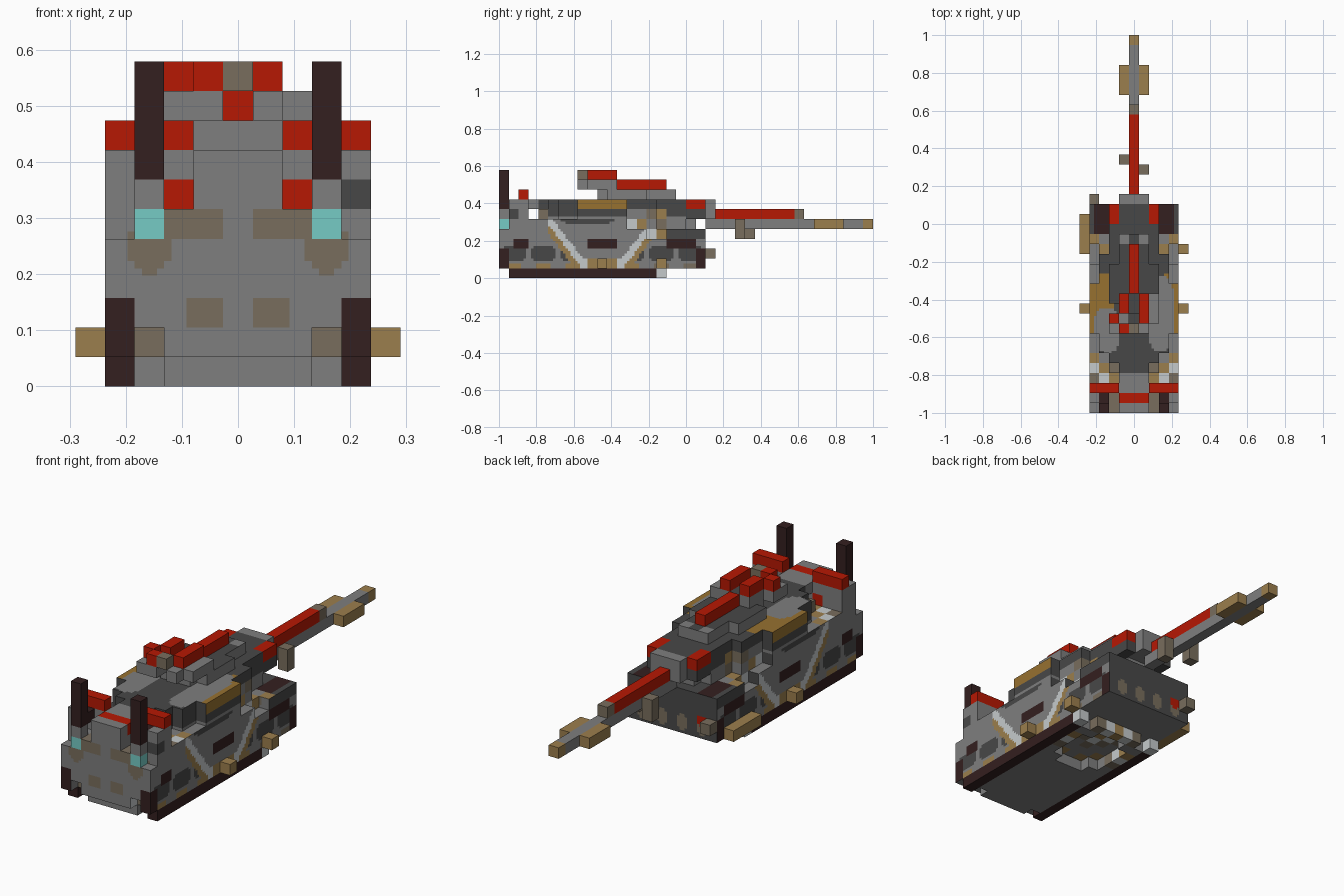
import bpy
import bmesh
from math import floor
from mathutils import Vector

UNIT = 2 / 38      # edge length of one block
FINE = 4           # paint cells along a block edge

cube = bpy.data.objects.get("Cube")
if cube:
    bpy.data.objects.remove(cube)

COLOURS = {
    "steel_grey": (0.21, 0.21, 0.21),
    "dark_grey": (0.064, 0.064, 0.064),
    "dark_maroon": (0.034, 0.014, 0.014),
    "red": (0.47, 0.009, 0.001),
    "tan": (0.33, 0.21, 0.075),
    "brown": (0.19, 0.155, 0.11),
    "turquoise": (0.18, 0.60, 0.56),
    "pale_grey": (0.56, 0.59, 0.60),
    "ochre": (0.31, 0.165, 0.03),
}
NAMES = list(COLOURS)
for label, rgb in COLOURS.items():
    mat = bpy.data.materials.new(label)
    mat.use_nodes = True
    mat.diffuse_color = (*rgb, 1)
    mat.node_tree.nodes["Principled BSDF"].inputs["Base Color"].default_value = (*rgb, 1)


def span(value):
    """An inclusive block range; a single number is one block."""
    first, last = value if isinstance(value, tuple) else (value, value)
    return range(first, last + 1)


def part(name, boxes, paint, mirror=False):
    """Blocks given as (x, y, z) ranges, joined to one shell and painted."""
    cells = {(x, y, z) for bx, by, bz in boxes
             for x in span(bx) for y in span(by) for z in span(bz)}
    if mirror:
        cells |= {(-x, y, z) for x, y, z in cells}
    rule = paint if callable(paint) else None
    steps = FINE if rule else 1
    bm = bmesh.new()
    for cell in cells:
        corner = Vector(cell) - Vector((0.5, 0, 0))
        for axis in range(3):
            for side in (0, 1):
                normal = Vector((0, 0, 0))
                normal[axis] = 2 * side - 1
                if tuple(int(c + n) for c, n in zip(cell, normal)) in cells:
                    continue
                u, v = Vector((0, 0, 0)), Vector((0, 0, 0))
                u[(axis + 1) % 3] = v[(axis + 2) % 3] = 1 / steps
                if not side:
                    u, v = v, u
                start = corner + normal * side
                for a in range(steps):
                    for b in range(steps):
                        o = start + u * a + v * b
                        quad = [o, o + u, o + u + v, o + v]
                        face = bm.faces.new([bm.verts.new(
                            (q.x * UNIT, q.y * UNIT - 1, q.z * UNIT)) for q in quad])
                        colour = rule(o + (u + v) / 2, normal) if rule else paint
                        face.material_index = NAMES.index(colour)
    bmesh.ops.remove_doubles(bm, verts=bm.verts, dist=UNIT / 50)
    mesh = bpy.data.meshes.new(name)
    bm.to_mesh(mesh)
    bm.free()
    for label in NAMES:
        mesh.materials.append(bpy.data.materials[label])
    obj = bpy.data.objects.new(name, mesh)
    bpy.context.collection.objects.link(obj)


def blob(u, v, cu, cv, ru, rv):
    return abs((u - cu) / ru) ** 3 + abs((v - cv) / rv) ** 3 < 1


def patchwork(p, n):
    """Block-sized mixed camouflage."""
    c = p - n * 0.5
    pick = (floor(abs(c.x) + 0.5) * 2 + floor(c.y) * 3 + floor(c.z)) % 5
    return ("pale_grey", "steel_grey", "brown", "tan", "steel_grey")[pick]


def hull_side(y, z):
    """Pale and tan V stripe between dark arches and maroon panels."""
    away = abs(y - 10.5)
    edge = 2 + max(0, away - 2) * 1.3
    if away < 5.5 and edge - 2 < z < edge:
        outer = z < edge - 1.1 if away > 2 else floor(y) % 2
        return "tan" if outer else "pale_grey"
    if 3 < z < 4 and (9 < y < 12 or 17 < y < 20 or 1.5 < y < 3):
        return "dark_maroon"
    if z < 3 and (y > 20 or y < 1):
        return "dark_maroon"
    if z > edge:
        return "dark_grey" if blob(y, z, 9, 6.4, 3, 0.9) else "steel_grey"
    if blob(y % 3, z, 1.5, 2.5, 1.2, 0.8):
        return "dark_grey"
    if z < 1.6 and blob(y % 3, z, 1.5, 1, 0.8, 0.7):
        return "tan" if y < 15 else "brown"
    return "dark_grey" if y > 16 and z > 4 else "steel_grey"


def hull_paint(p, n):
    x = abs(p.x)
    if abs(n.x) > 0.5:
        return hull_side(p.y, p.z) if x > 4 else patchwork(p, n)
    if n.y < -0.5:                       # rear plate
        if x > 3.5 and p.z < 3:
            return "dark_maroon"
        if (blob(x, p.z, 1.06, 2.5, 0.65, 0.6) or blob(x, p.z, 3, 4.7, 0.7, 0.85)
                or 2.5 < x and p.z < 2):
            return "brown"
        return "steel_grey"
    if n.y > 0.5:                        # bow plate
        if blob(p.x, p.z, -3, 2.6, 0.5, 0.5):
            return "red"
        return "brown" if blob(x % 2, p.z, 1, 2, 0.5, 0.7) else "dark_grey"
    if n.z < -0.5:
        return patchwork(p, n) if 9 < p.y < 16 else "steel_grey"
    if p.y > 18:
        return "dark_maroon" if 2.5 < x < 4 else "dark_grey"
    if p.y < 2:
        return "brown" if x < 2.5 else "steel_grey"
    return patchwork(p, n) if x > 1.5 else "dark_grey"


def turret_paint(p, n):
    x = abs(p.x)
    if n.z > 0.5:
        if blob(x, p.y, 2.7, 10 if p.x > 0 else 8.3, 1.3, 3.8 if p.x > 0 else 2.2):
            return "steel_grey"
        inner = 2 if p.x < 0 else 3
        return "ochre" if x > inner and 7.5 < p.y < 14 else "dark_grey"
    if p.z > 7 and 8 < p.y < 13 and x > 2:
        return "ochre"
    if p.z < 7 and 13 < p.y < 17:
        return patchwork(p, n)
    return "dark_grey" if p.z > 6.2 else "steel_grey"


def roof_paint(p, n):
    return "dark_grey" if n.z > 0.5 else "steel_grey"


# Hull, belly and running gear
part("hull", [((-4, 4), (0, 14), (2, 4)), ((-2, 2), 0, 1), (-4, 0, 1), (4, 0, 1),
              ((-4, 4), (1, 20), (1, 3)), ((-3, 3), (15, 16), 4),
              ((-4, 4), (17, 20), 4), ((-4, 4), (1, 12), 5)], hull_paint)
part("belly_plate", [((-2, 2), 1, 0), ((-3, 3), (2, 9), 0)], "steel_grey")
part("belly_hatch_rim", [(3, (10, 15), 0), (2, 10, 0), ((0, 2), 16, 0),
                         (2, 15, 0)], patchwork, mirror=True)
part("track", [(4, (1, 15), 0)], "dark_maroon", mirror=True)
part("track_end", [(4, 16, 0)], "pale_grey", mirror=True)
part("side_lugs", [(5, 10, 1), (5, 16, 1)], "tan", mirror=True)
part("side_box", [(-5, (17, 19), 1)], "tan")
part("tow_hook", [(-4, 21, 2)], "brown")

# Rear engine housing with lamps, rails and aerials
part("rear_housing", [(0, 0, 5), ((0, 1), 0, (6, 7)), ((0, 1), 1, 6),
                      ((0, 1), 2, (6, 7)), ((0, 1), 3, 7), (2, 2, 7),
                      ((3, 4), 2, (6, 7)), (3, 0, 6), (4, 1, 7)],
     "steel_grey", mirror=True)
part("rear_lamp_plate", [(3, 0, 5)], "turquoise", mirror=True)
part("rear_lights", [(2, 2, 6)], "red", mirror=True)
part("rear_shelf", [((1, 2), 0, 5), (2, 4, 6)], "brown", mirror=True)
part("rear_rail", [((2, 4), 2, 8)], "red", mirror=True)
part("rear_cap_strip", [((-1, 1), 1, 7)], "red")
part("aerial", [(3, 0, (7, 10)), (3, 1, 7)], "dark_maroon", mirror=True)
part("rear_corner_box_left", [(4, 1, 6)], "dark_grey")
part("rear_corner_box_right", [(-4, 1, 6)], "steel_grey")

# Turret stepped in plan, wide in the middle
half_widths = [1, 2, 3, 3, 4, 4, 4, 4, 4, 3, 3, 3, 2, 2, 2, 1, 1]
part("turret", [((-w, w), 4 + row, (5 if 8 < row < 16 else 6, 7))
                for row, w in enumerate(half_widths)], turret_paint)
part("turret_cheek_lights", [(2, (19, 20), 7)], "red", mirror=True)
part("turret_cheeks", [(2, (19, 20), 6)], "dark_grey", mirror=True)
part("roof", [((-1, 1), (10, 16), 8), (0, 17, 8),
              ((-2, 2), (11, 14), 8)], roof_paint)
part("roof_vents", [(1, 17, 8)], "steel_grey", mirror=True)

# Cupola, hatch ring and roof gun
part("cupola", [(1, (8, 11), 9), (2, (9, 11), 9), (-1, (8, 11), 9),
                (-2, (8, 9), 9)], "steel_grey")
part("hatch_ring", [(1, (9, 11), 10), (-1, (10, 11), 10),
                    (-2, 9, 10), (-1, 8, 10)], "red")
part("hatch_latch", [(0, 8, 10)], "brown")
part("roof_gun", [(0, (12, 16), 9)], "red")

# Main gun
part("mantlet", [((-1, 1), 21, (6, 7))], "steel_grey")
part("barrel", [(0, (21, 36), 5)], "steel_grey")
part("barrel_collar", [(0, 30, 6)], "brown")
part("barrel_sleeve", [(0, (22, 29), 6)], "red")
part("muzzle_brake", [(1, (32, 34), 5)], "tan", mirror=True)
part("muzzle_tip", [(0, 37, 5)], "tan")
part("barrel_weights", [(1, 24, (4, 5)), (-1, 25, (4, 5))], "brown")
